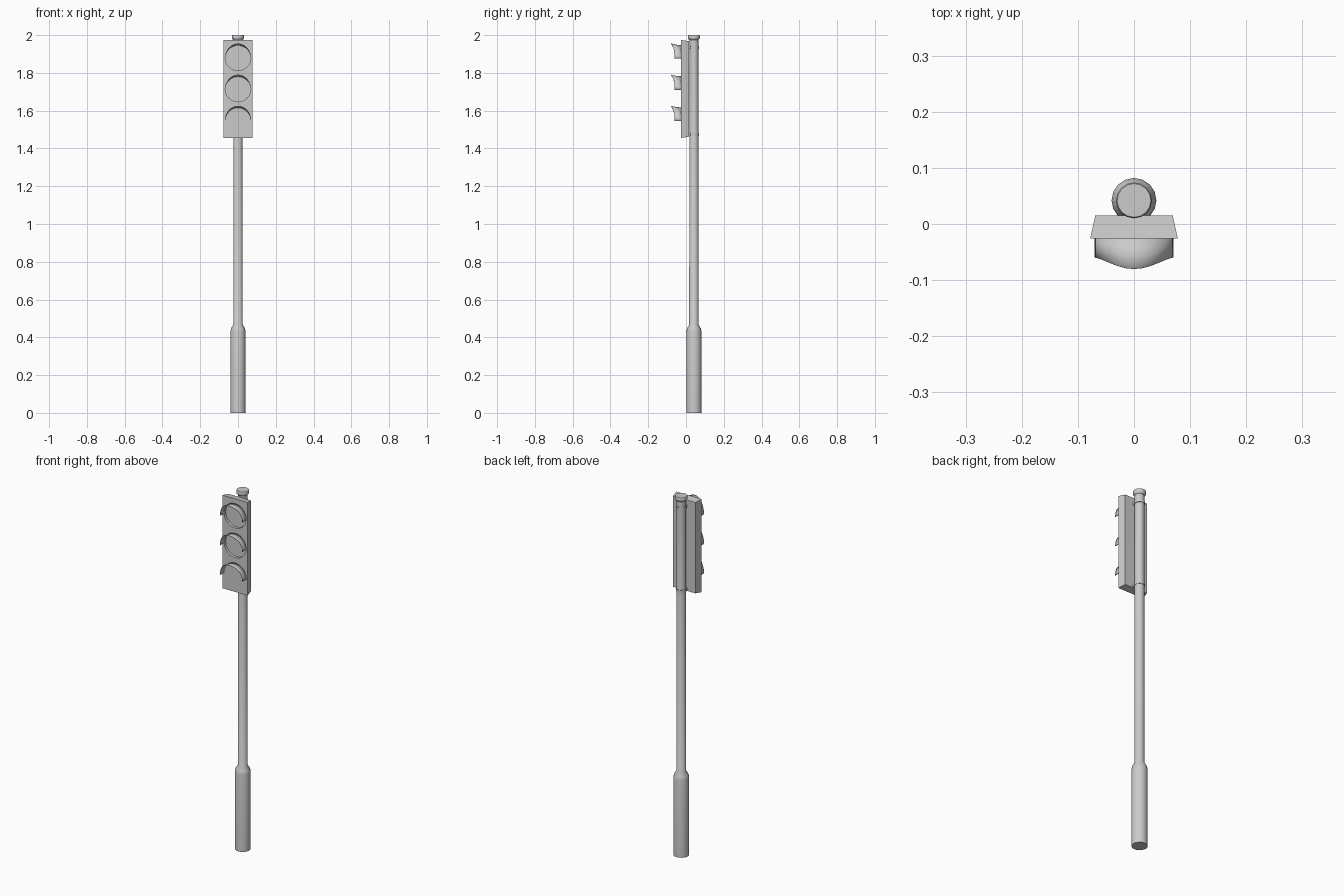
import bpy, bmesh, math

if "Cube" in bpy.data.objects:
    bpy.data.objects.remove(bpy.data.objects["Cube"])

POLE_Y = 0.042
LAMPS = (1.88, 1.715, 1.55)


def finish(name, bm, smooth=True):
    bmesh.ops.recalc_face_normals(bm, faces=bm.faces)
    me = bpy.data.meshes.new(name)
    bm.to_mesh(me)
    bm.free()
    ob = bpy.data.objects.new(name, me)
    bpy.context.collection.objects.link(ob)
    if smooth:
        bpy.ops.object.select_all(action='DESELECT')
        ob.select_set(True)
        bpy.context.view_layer.objects.active = ob
        bpy.ops.object.shade_smooth_by_angle(angle=math.radians(35))
    return ob


def lathe(name, profile, n=16):
    """Closed turned shape around the pole axis from (radius, z) pairs."""
    bm = bmesh.new()
    rings = [[bm.verts.new((r * math.cos(2 * math.pi * i / n),
                            POLE_Y + r * math.sin(2 * math.pi * i / n), z))
              for i in range(n)] for r, z in profile]
    for a, b in zip(rings, rings[1:]):
        for i in range(n):
            j = (i + 1) % n
            bm.faces.new((a[i], a[j], b[j], b[i]))
    bm.faces.new(rings[0])
    bm.faces.new(rings[-1])
    return finish(name, bm)


def box(name, x, y0, y1, z0, z1):
    bm = bmesh.new()
    bmesh.ops.create_cube(bm, size=1)
    for v in bm.verts:
        v.co = (x * 2 * v.co.x, y1 if v.co.y > 0 else y0, z1 if v.co.z > 0 else z0)
    return finish(name, bm, False)


# Pole with thick base sleeve, and cap
lathe("pole", [(0.04, 0), (0.04, 0.43), (0.037, 0.447), (0.025, 0.467), (0.024, 1.982)])
lathe("pole_cap", [(0.024, 1.974), (0.031, 1.981), (0.032, 1.985), (0.032, 1.997), (0.030, 2.0)])

# Clamps holding the housing to the pole
for i, z in enumerate((1.475, 1.935)):
    lathe(f"clamp_band_{i}", [(0.0265, z - 0.008), (0.0265, z + 0.008)])
    box(f"clamp_block_{i}", 0.018, 0.01, 0.03, z - 0.008, z + 0.008)

# Housing: box tapering to the back
bm = bmesh.new()
bmesh.ops.create_cube(bm, size=1)
for v in bm.verts:
    back = v.co.y > 0
    hx, hz = (0.069, 0.253) if back else (0.078, 0.259)
    v.co = (math.copysign(hx, v.co.x), 0.015 if back else -0.026,
            1.715 + math.copysign(hz, v.co.z))
housing = finish("housing", bm, False)

# Round lamp recesses cut into the front
bm = bmesh.new()
for z in LAMPS:
    new = bmesh.ops.create_cone(bm, cap_ends=True, segments=32,
                                radius1=0.068, radius2=0.068, depth=0.05)["verts"]
    for v in new:
        x, y, d = v.co
        v.co = (x, -0.036 + d, z + y)
cutter = finish("recess_cutter", bm, False)
cutter.hide_render = True
cutter.hide_viewport = False
cutter.display_type = 'WIRE'
mod = housing.modifiers.new("recesses", 'BOOLEAN')
mod.object = cutter
mod.solver = 'EXACT'
bpy.context.view_layer.objects.active = housing
bpy.ops.object.modifier_apply(modifier=mod.name)
bpy.data.objects.remove(cutter)
bpy.ops.object.select_all(action='DESELECT')
housing.select_set(True)
bpy.ops.object.shade_smooth_by_angle(angle=math.radians(35))

# Visors: flared half tubes, longest at the crown
for k, zc in enumerate(LAMPS):
    bm = bmesh.new()
    n = 16
    rows = []
    for i in range(n + 1):
        a = math.pi * i / n
        s = math.sin(a)
        tip = -0.060 - 0.020 * s ** 3
        row = []
        for t in (0, 0.5, 1):
            y = -0.024 + (tip + 0.024) * t
            row.append(bm.verts.new((0.069 * math.cos(a), y,
                                     zc - 0.005 + (0.071 + 0.009 * t * t) * s)))
        rows.append(row)
    for a, b in zip(rows, rows[1:]):
        for j in range(2):
            bm.faces.new((a[j], a[j + 1], b[j + 1], b[j]))
    ob = finish(f"visor_{k}", bm)
    sol = ob.modifiers.new("thickness", 'SOLIDIFY')
    sol.thickness = 0.002
    sol.offset = 0
